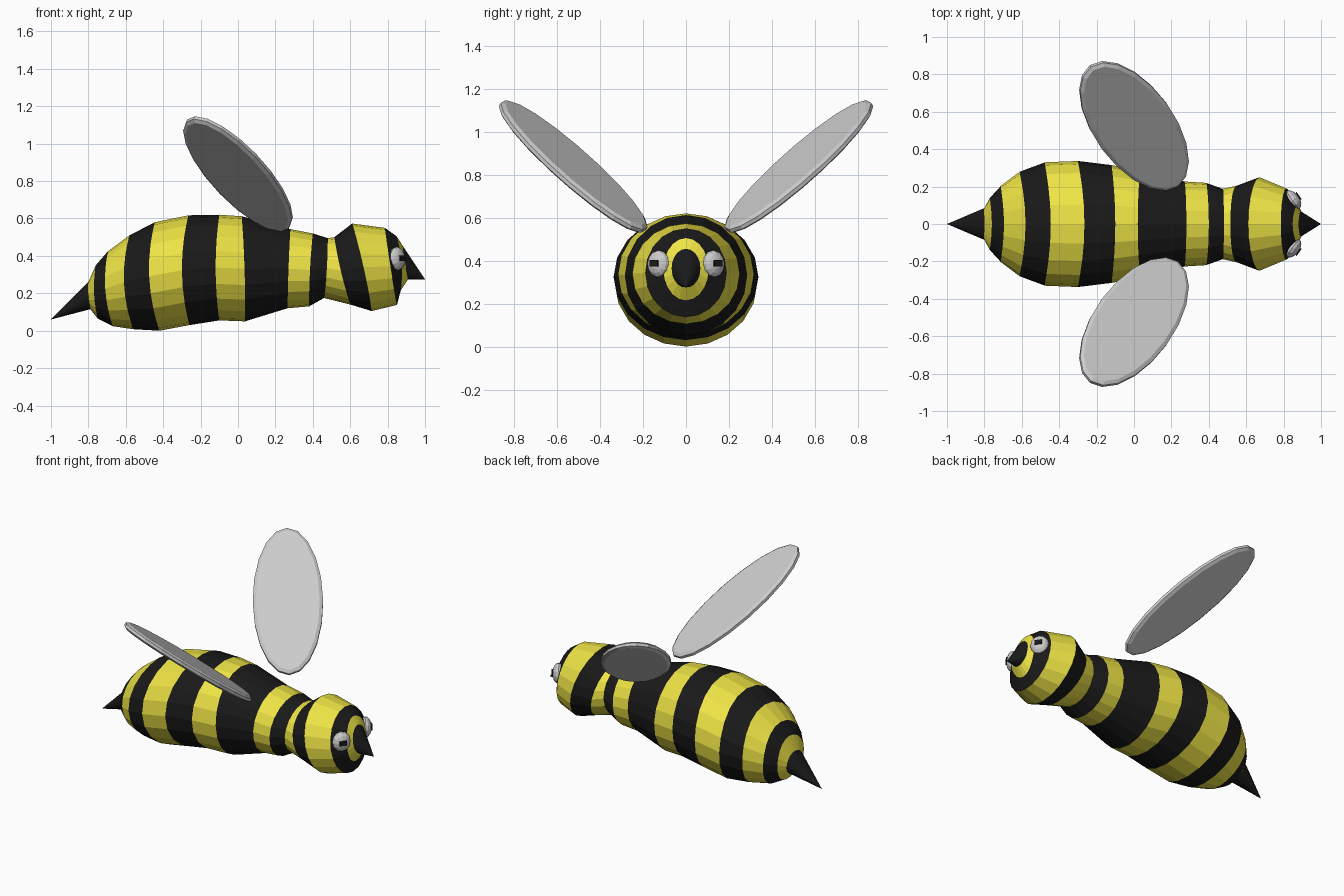
import bpy, bmesh
from math import sin, cos, pi
from mathutils import Vector, Matrix

if "Cube" in bpy.data.objects:
    bpy.data.objects.remove(bpy.data.objects["Cube"])


def material(name, color):
    m = bpy.data.materials.new(name)
    m.diffuse_color = color
    m.use_nodes = True
    m.node_tree.nodes["Principled BSDF"].inputs["Base Color"].default_value = m.diffuse_color
    return m


YELLOW = material("yellow", (0.85, 0.77, 0.06, 1))
BLACK = material("black", (0.01, 0.01, 0.01, 1))


def finish(name, bm, mats=()):
    bmesh.ops.recalc_face_normals(bm, faces=bm.faces[:])
    me = bpy.data.meshes.new(name)
    bm.to_mesh(me)
    bm.free()
    for m in mats:
        me.materials.append(m)
    ob = bpy.data.objects.new(name, me)
    bpy.context.collection.objects.link(ob)
    return ob


def bridge(bm, a, b, mat=0):
    n = len(a)
    for i in range(n):
        f = bm.faces.new((a[i], a[(i + 1) % n], b[(i + 1) % n], b[i]))
        f.material_index = mat


def fan(bm, ring, tip, mat=0):
    t = bm.verts.new(tip)
    for i in range(len(ring)):
        f = bm.faces.new((ring[i], ring[(i + 1) % len(ring)], t))
        f.material_index = mat


# Body rings: side x, half width, top x, top z, bottom x, bottom z
RINGS = [
    (-0.80, 0.085, -0.80, 0.26, -0.79, 0.115),
    (-0.77, 0.14, -0.76, 0.35, -0.75, 0.065),
    (-0.71, 0.205, -0.695, 0.425, -0.67, 0.024),
    (-0.61, 0.28, -0.58, 0.51, -0.56, 0.008),
    (-0.475, 0.33, -0.445, 0.58, -0.42, 0.0),
    (-0.30, 0.337, -0.265, 0.617, -0.26, 0.03),
    (-0.12, 0.315, -0.10, 0.62, -0.10, 0.055),
    (0.035, 0.285, 0.02, 0.612, 0.037, 0.05),
    (0.27, 0.227, 0.28, 0.543, 0.265, 0.12),
    (0.385, 0.22, 0.40, 0.52, 0.38, 0.13),
    (0.475, 0.188, 0.48, 0.495, 0.46, 0.175),
    (0.55, 0.205, 0.515, 0.50, 0.60, 0.14),
    (0.67, 0.25, 0.61, 0.573, 0.715, 0.105),
    (0.815, 0.19, 0.785, 0.55, 0.85, 0.138),
    (0.875, 0.105, 0.848, 0.505, 0.87, 0.215),
    (0.893, 0.067, 0.88, 0.455, 0.91, 0.275),
]
SIDES = 20


def body_ring(bm, r):
    xs, hw, xt, zt, xb, zb = r
    ring = []
    for i in range(SIDES):
        a = 2 * pi * i / SIDES
        c, s = cos(a), sin(a)
        mid, half = (xt + xb) / 2, (xt - xb) / 2
        x = xs + (mid - xs) * s * s + half * s
        ring.append(bm.verts.new((x, hw * c, (zt + zb) / 2 + (zt - zb) / 2 * s)))
    return ring


# Striped body and head
bm = bmesh.new()
rings = [body_ring(bm, r) for r in RINGS]
for i in range(len(rings) - 1):
    bridge(bm, rings[i], rings[i + 1], i % 2)
finish("striped_body", bm, (YELLOW, BLACK))

# Sting and pointed nose
for name, r, tip in (("sting", RINGS[0], (-1, 0, 0.06)), ("nose", RINGS[-1], (1, 0, 0.275))):
    bm = bmesh.new()
    fan(bm, body_ring(bm, r), tip)
    finish(name, bm, (BLACK,))


def wing(side, label):
    flip = Vector((1, side, 1))
    centre = Vector((0, 0.525, 0.838))
    long = Vector((-0.468, 0.643, 0.605)).normalized()
    wide = Vector((0.82, 0.57, 0.037)).normalized()
    up = long.cross(wide).normalized()
    bm = bmesh.new()
    levels = []
    for off, grow in ((-0.02, -0.02), (-0.009, 0), (0.009, 0), (0.02, -0.02)):
        ring = []
        for i in range(20):
            a = 2 * pi * i / 20
            p = centre + long * (0.497 + grow) * cos(a) + wide * (0.212 + grow) * sin(a) + up * off
            ring.append(bm.verts.new(p * flip))
        levels.append(ring)
    for a, b in zip(levels, levels[1:]):
        bridge(bm, a, b)
    bm.faces.new(levels[0])
    bm.faces.new(levels[-1])
    finish("wing_" + label, bm)


def eye(side, label):
    out = Vector((0.81, 0.58 * side, 0.05)).normalized()
    across = Vector((0, 0, 1)).cross(out).normalized()
    up = out.cross(across)
    rot = Matrix((out, across, up)).transposed().to_4x4()
    place = Matrix.Translation((0.85, 0.128 * side, 0.385)) @ rot
    # Flattened eyeball
    bm = bmesh.new()
    turn = Matrix.Rotation(pi / 2, 4, 'Y')
    bmesh.ops.create_uvsphere(bm, u_segments=12, v_segments=8, radius=1,
                              matrix=place @ Matrix.Diagonal((0.036, 0.058, 0.064, 1)) @ turn)
    finish("eye_" + label, bm)
    # Rectangular pupil
    bm = bmesh.new()
    bmesh.ops.create_cube(bm, size=1, matrix=place @ Matrix.Translation((0.03, 0, 0))
                          @ Matrix.Diagonal((0.02, 0.045, 0.03, 1)))
    finish("pupil_" + label, bm, (BLACK,))


for side, label in ((1, "left"), (-1, "right")):
    wing(side, label)
    eye(side, label)
